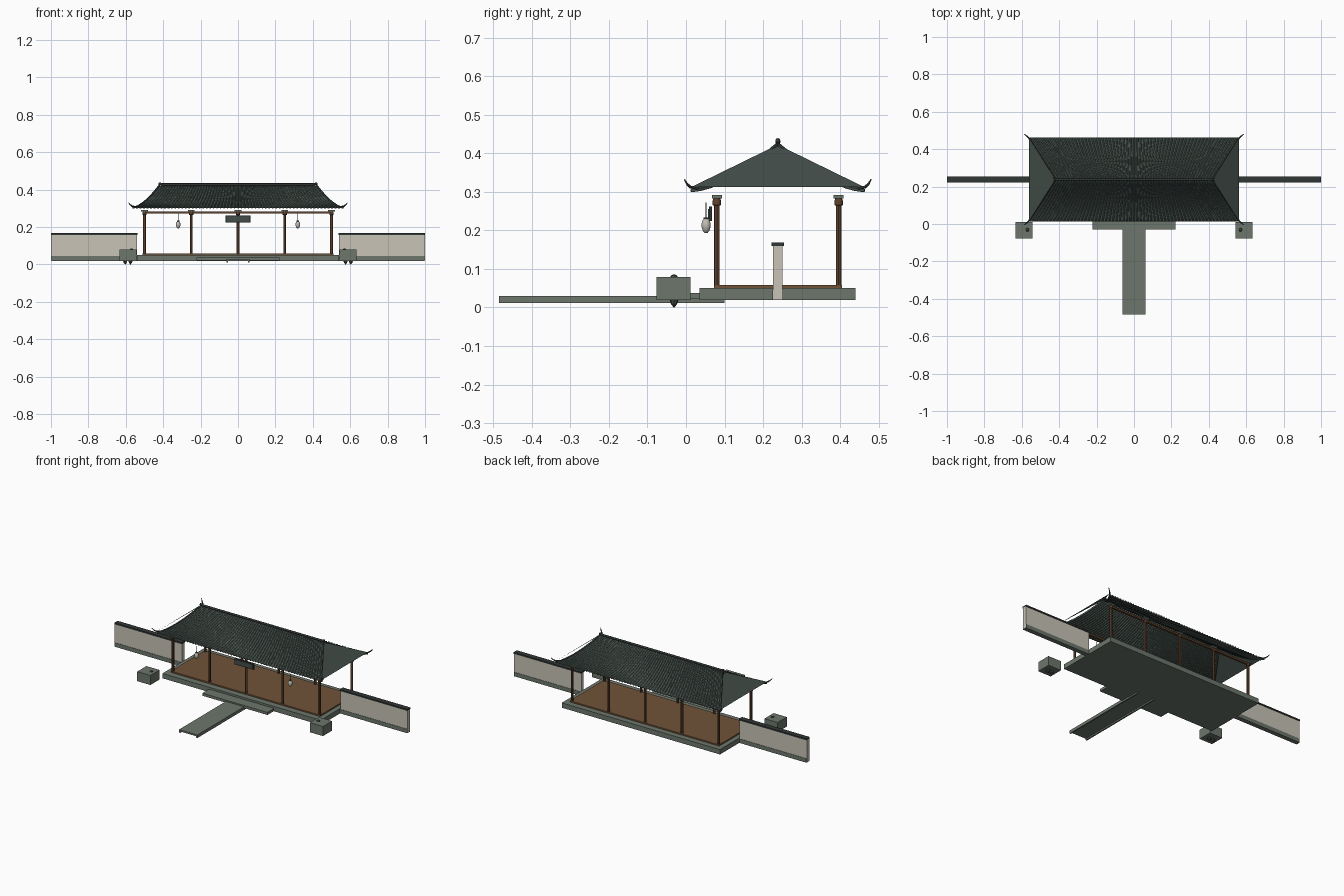
import bpy, bmesh, math
from mathutils import Vector

if "Cube" in bpy.data.objects:
    bpy.data.objects.remove(bpy.data.objects["Cube"])


def mat(name, rgb):
    m = bpy.data.materials.new(name)
    m.diffuse_color = (*rgb, 1)
    m.use_nodes = True
    m.node_tree.nodes["Principled BSDF"].inputs["Base Color"].default_value = m.diffuse_color
    return m


STONE = mat("grey green stone", (0.150, 0.180, 0.150))
TILE = mat("dark roof tile", (0.056, 0.075, 0.066))
ROLL = mat("roof tile roll", (0.072, 0.100, 0.084))
RIDGE = mat("ridge charcoal", (0.030, 0.038, 0.036))
WOOD = mat("column wood", (0.110, 0.052, 0.024))
FLOOR = mat("floor wood", (0.165, 0.086, 0.040))
PLASTER = mat("cream plaster", (0.58, 0.55, 0.47))
PAPER = mat("lantern paper", (0.52, 0.50, 0.44))

YC = 0.238                      # centre line of the pavilion


def finish(name, bm, material, smooth=False):
    me = bpy.data.meshes.new(name)
    bm.to_mesh(me)
    bm.free()
    me.materials.append(material)
    for p in me.polygons:
        p.use_smooth = smooth
    ob = bpy.data.objects.new(name, me)
    bpy.context.collection.objects.link(ob)
    return ob


def add_box(bm, x0, x1, y0, y1, z0, z1):
    vs = bmesh.ops.create_cube(bm, size=1)["verts"]
    for v in vs:
        v.co = Vector((x0 + (v.co.x + .5) * (x1 - x0),
                       y0 + (v.co.y + .5) * (y1 - y0),
                       z0 + (v.co.z + .5) * (z1 - z0)))


def boxes(name, material, *dims):
    bm = bmesh.new()
    for d in dims:
        add_box(bm, *d)
    return finish(name, bm, material)


def add_lathe(bm, x, y, profile, sides=12):
    """Revolve (radius, z) pairs about a vertical axis."""
    rings = [[bm.verts.new((x + r * math.cos(math.tau * i / sides),
                            y + r * math.sin(math.tau * i / sides), z))
              for i in range(sides)] for r, z in profile]
    for a, b in zip(rings, rings[1:]):
        for i in range(sides):
            j = (i + 1) % sides
            bm.faces.new((a[i], a[j], b[j], b[i]))
    bm.faces.new(rings[0][::-1])
    bm.faces.new(rings[-1])


def add_tube(bm, pts, radii, sides=6):
    """Sweep a round section along a path."""
    rings = []
    for k, p in enumerate(pts):
        d = (pts[min(k + 1, len(pts) - 1)] - pts[max(k - 1, 0)]).normalized()
        ref = Vector((0, 0, 1)) if abs(d.z) < .9 else Vector((1, 0, 0))
        s = d.cross(ref).normalized()
        n = s.cross(d)
        rings.append([bm.verts.new(p + radii[k] * (
            s * math.cos(math.tau * i / sides) + n * math.sin(math.tau * i / sides)))
            for i in range(sides)])
    for a, b in zip(rings, rings[1:]):
        for i in range(sides):
            j = (i + 1) % sides
            bm.faces.new((a[i], a[j], b[j], b[i]))
    bm.faces.new(rings[0][::-1])
    bm.faces.new(rings[-1])


# Terrace, floor, step and path
boxes("terrace", STONE, (-.54, .54, .035, .44, .02, .05))
boxes("floor", FLOOR, (-.51, .51, .073, .405, .05, .058))
boxes("front_step", STONE, (-.222, .222, -.03, .036, .022, .038))
boxes("path", STONE, (-.0625, .0625, -.485, .10, .02, .03),
      (-.0625, -.054, -.485, .10, .011, .02), (.054, .0625, -.485, .10, .011, .02))

# Columns, capitals, bracket blocks and beams
cols, brackets = bmesh.new(), bmesh.new()
for x in (-.5, -.25, 0, .25, .5):
    for y in (.08, .396):
        add_lathe(cols, x, y, [(.0075, .05), (.0075, .264), (.011, .266),
                               (.011, .276), (.009, .282)])
        add_box(brackets, x - .018, x + .018, y - .013, y + .013, .283, .292)
finish("columns", cols, WOOD, True)
bpy.context.view_layer.objects.active = bpy.data.objects["columns"]
bpy.data.objects["columns"].select_set(True)
bpy.ops.object.shade_smooth_by_angle()
finish("bracket_blocks", brackets, STONE)
boxes("beams", WOOD, *[(-.5, .5, y - .006, y + .006, .272, .283) for y in (.08, .396)])


# Curved roof slopes: u runs across (-1..1), t runs from ridge (0) to eave (1)
def roof(u, t, side):
    return Vector((u * (.42 + .142 * t), YC + side * .224 * t,
                   .303 + .119 * (1 - t) ** 1.6))


STEPS = 10
slopes, rolls = bmesh.new(), bmesh.new()
for side in (-1, 1):
    grid = [[slopes.verts.new(roof(u, k / STEPS, side)) for u in (-1, 1)]
            for k in range(STEPS + 1)]
    for a, b in zip(grid, grid[1:]):
        q = (a[0], b[0], b[1], a[1])
        slopes.faces.new(q if side < 0 else q[::-1])
    for i in range(61):
        u = -1 + i / 30
        add_tube(rolls, [roof(u, k / STEPS, side) for k in range(STEPS + 1)],
                 [.0045] * (STEPS + 1))
finish("roof_slopes", slopes, TILE, True)
finish("tile_rolls", rolls, ROLL, True)

# Flat triangular roof ends
ends = bmesh.new()
for s in (-1, 1):
    tri = [ends.verts.new(c) for c in ((s * .42, YC, .422), (s * .562, YC - s * .225, .312),
                                       (s * .562, YC + s * .225, .312))]
    ends.faces.new(tri)
finish("roof_end_panels", ends, TILE)

# Main ridge, hip ridges and upturned corner tips
ridge = bmesh.new()
add_tube(ridge, [Vector((x, YC, z)) for x, z in
                 ((-.424, .433), (-.40, .428), (.40, .428), (.424, .433))], [.0065] * 4, 8)
for s in (-1, 1):
    for side in (-1, 1):
        pts = [roof(s, k / 10, side) + Vector((0, 0, .002)) for k in range(10)]
        pts += [Vector((s * .566, YC + side * .226, .312)),
                Vector((s * .577, YC + side * .235, .320)),
                Vector((s * .586, YC + side * .242, .332))]
        add_tube(ridge, pts, [.0045] * 10 + [.004, .003, .0015])
finish("roof_ridges", ridge, RIDGE, True)

# Blank hanging board
boxes("hanging_board", RIDGE, (-.066, .066, .060, .068, .224, .262))
boxes("hanging_board_panel", TILE, (-.060, .060, .057, .060, .230, .256))

# Lanterns on cords
lamp, cords = bmesh.new(), bmesh.new()
for x in (-.32, .32):
    add_lathe(lamp, x, .052, [(.004, .193), (.009, .199), (.0125, .209),
                              (.0125, .217), (.009, .227), (.004, .232)], 10)
    add_lathe(cords, x, .052, [(.0015, .228), (.0015, .272)], 6)
    add_lathe(cords, x, .052, [(.006, .229), (.006, .234)], 8)
finish("lanterns", lamp, PAPER, True)
finish("lantern_cords", cords, RIDGE)

# Side walls with stone foot and dark coping
walls, feet, caps = bmesh.new(), bmesh.new(), bmesh.new()
for s in (-1, 1):
    def span(a, b):
        return (min(s * a, s * b), max(s * a, s * b))
    add_box(walls, *span(.54, 1.0), .226, .250, .021, .160)
    add_box(feet, *span(.54, .997), .224, .252, .02, .045)
    add_box(caps, *span(.538, 1.0), .222, .254, .159, .168)
finish("side_walls", walls, PLASTER)
finish("wall_feet", feet, STONE)
finish("wall_coping", caps, RIDGE)

# Stone plinths with small feet below and a knob on top
plinths, knobs = bmesh.new(), bmesh.new()
for s in (-1, 1):
    x = s * .589
    add_box(plinths, x - .045, x + .045, -.077, .012, .02, .079)
    add_lathe(knobs, s * .57, -.031, [(.011, .076), (.008, .083), (.002, .086)], 8)
    for fx in (.575, .603):
        add_lathe(knobs, s * fx, -.031, [(.001, 0), (.008, .009), (.012, .022)], 8)
finish("plinths", plinths, STONE)
finish("plinth_knobs", knobs, TILE)
